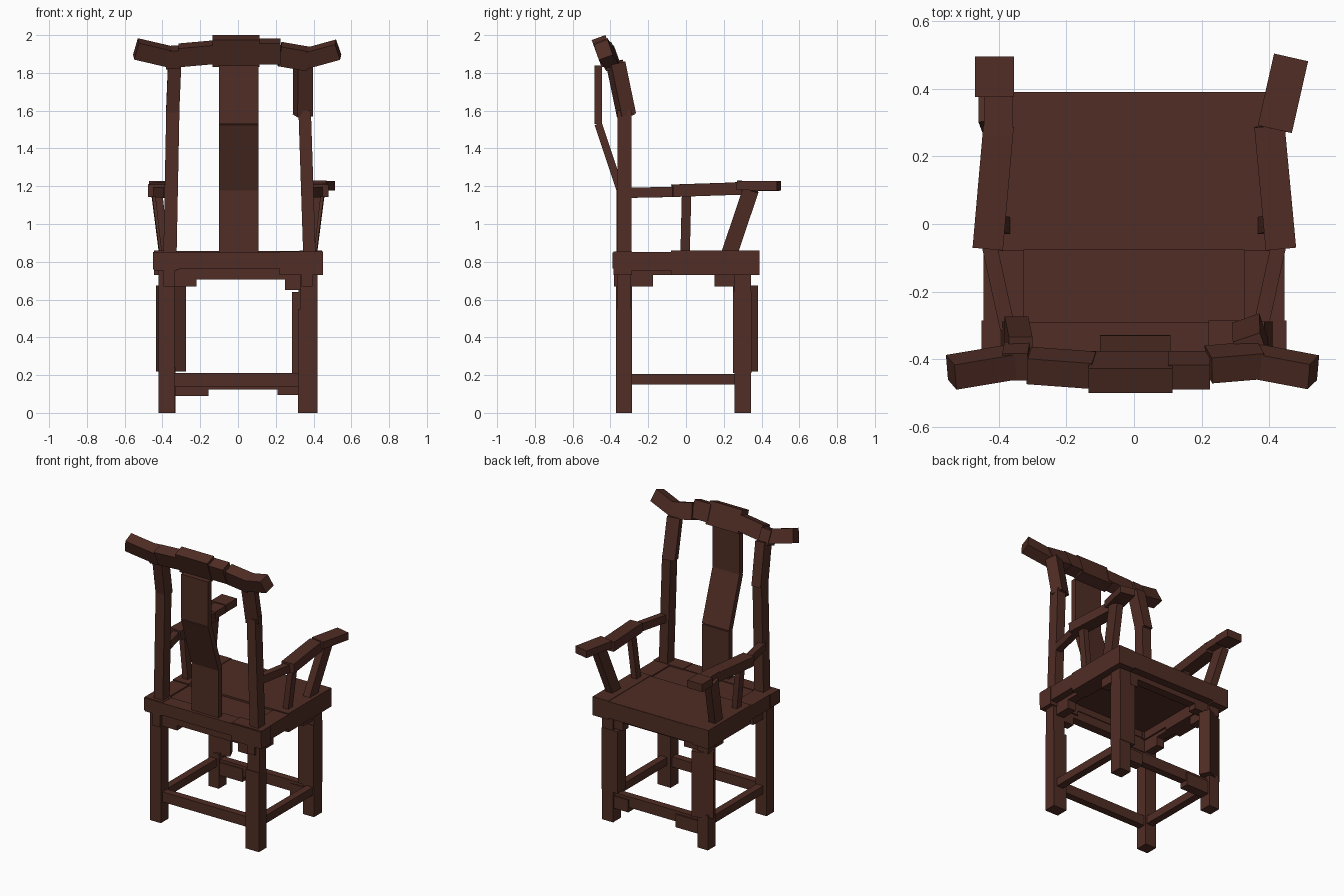
import bpy, bmesh, math
from mathutils import Vector, Matrix

cube = bpy.data.objects.get("Cube")
if cube:
    bpy.data.objects.remove(cube, do_unlink=True)

# Single dark wood material
wood = bpy.data.materials.new("dark_wood")
wood.use_nodes = True
COL = (0.080, 0.026, 0.018, 1)
wood.diffuse_color = COL
bsdf = wood.node_tree.nodes["Principled BSDF"]
bsdf.inputs["Base Color"].default_value = COL
bsdf.inputs["Roughness"].default_value = 0.7

X, Y, Z = Vector((1, 0, 0)), Vector((0, 1, 0)), Vector((0, 0, 1))
LEAN = math.radians(20)
UP_LEAN = Vector((0, -math.sin(LEAN), math.cos(LEAN)))   # tilted upright of the top rail


def add(name, matrix):
    bm = bmesh.new()
    bmesh.ops.create_cube(bm, size=1, matrix=matrix)
    me = bpy.data.meshes.new(name)
    bm.to_mesh(me)
    bm.free()
    me.materials.append(wood)
    ob = bpy.data.objects.new(name, me)
    bpy.context.collection.objects.link(ob)
    return ob


def box(name, x, y, z, turn=0):
    """Block from min/max ranges, optionally turned about z (degrees)."""
    c = [(r[0] + r[1]) / 2 for r in (x, y, z)]
    s = [r[1] - r[0] for r in (x, y, z)]
    add(name, Matrix.Translation(c) @ Matrix.Rotation(math.radians(turn), 4, 'Z')
        @ Matrix.Diagonal((*s, 1)))


def bar(name, p0, p1, a, b, hint):
    """Straight bar from p0 to p1: a = size along hint, b = size across it."""
    p0, p1 = Vector(p0), Vector(p1)
    d = (p1 - p0).normalized()
    u = (hint - d * hint.dot(d)).normalized()
    v = d.cross(u)
    rot = Matrix((u, v, d)).transposed().to_4x4()
    add(name, Matrix.Translation((p0 + p1) / 2) @ rot
        @ Matrix.Diagonal((a, b, (p1 - p0).length, 1)))


# Seat: frame, boards and sunken rear panel
box("seat_rear_rail", (-0.45, 0.45), (-0.39, -0.29), (0.765, 0.85))
box("seat_rear_corner_right", (0.22, 0.45), (-0.385, -0.285), (0.73, 0.855))
box("seat_rear_corner_left", (-0.45, -0.31), (-0.385, -0.285), (0.76, 0.853))
box("seat_front_rail", (-0.445, 0.445), (0.29, 0.39), (0.74, 0.855))
box("seat_front_board", (-0.325, 0.325), (-0.075, 0.388), (0.81, 0.857))
box("seat_rear_panel", (-0.34, 0.34), (-0.30, -0.07), (0.81, 0.845))
for s, side in ((-1, "left"), (1, "right")):
    xs = sorted((s * 0.325, s * 0.445))
    box("seat_side_rail_" + side, xs, (-0.08, 0.39), (0.73, 0.86))
    box("seat_side_rail_rear_" + side, xs, (-0.385, -0.07), (0.755, 0.853))
    # Aprons and brackets below the side rails
    xa = sorted((s * 0.335, s * 0.395))
    box("side_apron_" + side, xa, (-0.28, 0.28), (0.73, 0.775))
    box("side_bracket_rear_" + side, xa, (-0.38, -0.175), (0.67, 0.77))
    box("side_bracket_front_" + side, xa, (0.15, 0.345), (0.67, 0.77))
for yc, end in ((-0.325, "rear"), (0.305, "front")):
    ys = (yc - 0.03, yc + 0.03)
    box(end + "_apron", (-0.33, 0.33), ys, (0.705, 0.78))
    box(end + "_bracket_left", (-0.40, -0.22), ys, (0.67, 0.78))
    box(end + "_bracket_right", (0.25, 0.40), ys, (0.65, 0.78))

# Legs
box("rear_leg_left", (-0.42, -0.335), (-0.37, -0.285), (0, 0.77))
box("rear_leg_right", (0.318, 0.42), (-0.37, -0.285), (0, 0.55))
box("rear_leg_right_upper", (0.33, 0.42), (-0.365, -0.29), (0.55, 0.77))
box("front_leg_left", (-0.41, -0.33), (0.26, 0.345), (0, 0.24))
box("front_leg_left_upper", (-0.425, -0.285), (0.276, 0.354), (0.22, 0.675), 25)
box("front_leg_left_top", (-0.41, -0.33), (0.26, 0.345), (0.67, 0.78))
box("front_leg_right", (0.32, 0.405), (0.257, 0.345), (0, 0.24))
box("front_leg_right_upper", (0.285, 0.405), (0.25, 0.348), (0.21, 0.64))
box("front_leg_right_top", (0.32, 0.405), (0.255, 0.345), (0.63, 0.78))

# Stretchers
box("rear_stretcher", (-0.35, 0.35), (-0.35, -0.30), (0.14, 0.21))
box("front_stretcher", (-0.35, 0.34), (0.275, 0.325), (0.125, 0.20))
box("front_stretcher_end_left", (-0.335, -0.155), (0.27, 0.335), (0.09, 0.18))
box("front_stretcher_end_right", (0.21, 0.33), (0.27, 0.335), (0.095, 0.18))
for s, side in ((-1, "left"), (1, "right")):
    box("side_stretcher_" + side, sorted((s * 0.345, s * 0.395)), (-0.29, 0.27), (0.15, 0.205))

# Back posts, bent near the top
bar("back_post_left", (-0.36, -0.325, 0.84), (-0.345, -0.325, 1.60), 0.07, 0.075, X)
bar("back_post_right", (0.378, -0.325, 0.84), (0.353, -0.325, 1.60), 0.066, 0.075, X)
bar("back_post_upper_left", (-0.347, -0.315, 1.57), (-0.335, -0.375, 1.86), 0.07, 0.085, X)
bar("back_post_upper_right", (0.343, -0.315, 1.575), (0.345, -0.372, 1.85), 0.085, 0.08,
    Vector((1, 0.35, 0)))

# Back splat in three sections
SPLAT = [(-0.348, 0.84), (-0.348, 1.18), (-0.465, 1.53), (-0.465, 1.84)]
for i, part in enumerate(("lower", "middle", "upper")):
    (y0, z0), (y1, z1) = SPLAT[i:i + 2]
    bar("back_splat_" + part, (0.004, y0, z0), (0.004, y1, z1), 0.208, 0.04, X)

# Top rail of leaning blocks with upturned ends: start, end, height, depth
TOP = [("end_left", (-0.36, -0.408, 1.885), (-0.54, -0.438, 1.927), 0.095, 0.078),
       ("joint_left", (-0.385, -0.405, 1.88), (-0.31, -0.405, 1.885), 0.10, 0.085),
       ("left", (-0.31, -0.418, 1.893), (-0.12, -0.432, 1.91), 0.105, 0.08),
       ("centre", (-0.135, -0.437, 1.915), (0.113, -0.437, 1.915), 0.153, 0.077),
       ("right", (0.10, -0.432, 1.913), (0.225, -0.432, 1.913), 0.12, 0.078),
       ("joint_right", (0.22, -0.415, 1.90), (0.375, -0.402, 1.873), 0.11, 0.08),
       ("end_right", (0.345, -0.403, 1.872), (0.53, -0.438, 1.923), 0.09, 0.078)]
for part, p0, p1, h, d in TOP:
    bar("top_rail_" + part, p0, p1, h, d, UP_LEAN)

# Armrests
box("armrest_tip_left", (-0.47, -0.355), (0.375, 0.495), (1.175, 1.228))
box("armrest_neck_left", (-0.443, -0.357), (0.26, 0.38), (1.172, 1.222))
bar("armrest_tip_right", (0.416, 0.28, 1.204), (0.464, 0.492, 1.203), 0.05, 0.103, Z)
bar("armrest_middle_left", (-0.40, 0.29, 1.188), (-0.432, -0.073, 1.176), 0.066, 0.09, Z)
bar("armrest_middle_right", (0.40, 0.29, 1.188), (0.434, -0.073, 1.176), 0.066, 0.09, Z)
for s, side in ((-1, "left"), (1, "right")):
    bar("armrest_rear_" + side, (s * 0.428, -0.06, 1.17), (s * 0.373, -0.31, 1.165),
        0.054, 0.045, Z)
    # Leaning arm supports
    bar("arm_support_front_" + side, (s * 0.39, 0.225, 0.83), (s * 0.435, 0.343, 1.18),
        0.05, 0.085, X)
    bar("arm_support_rear_" + side, (s * 0.383, -0.005, 0.83), (s * 0.42, 0.003, 1.16),
        0.04, 0.05, X)
